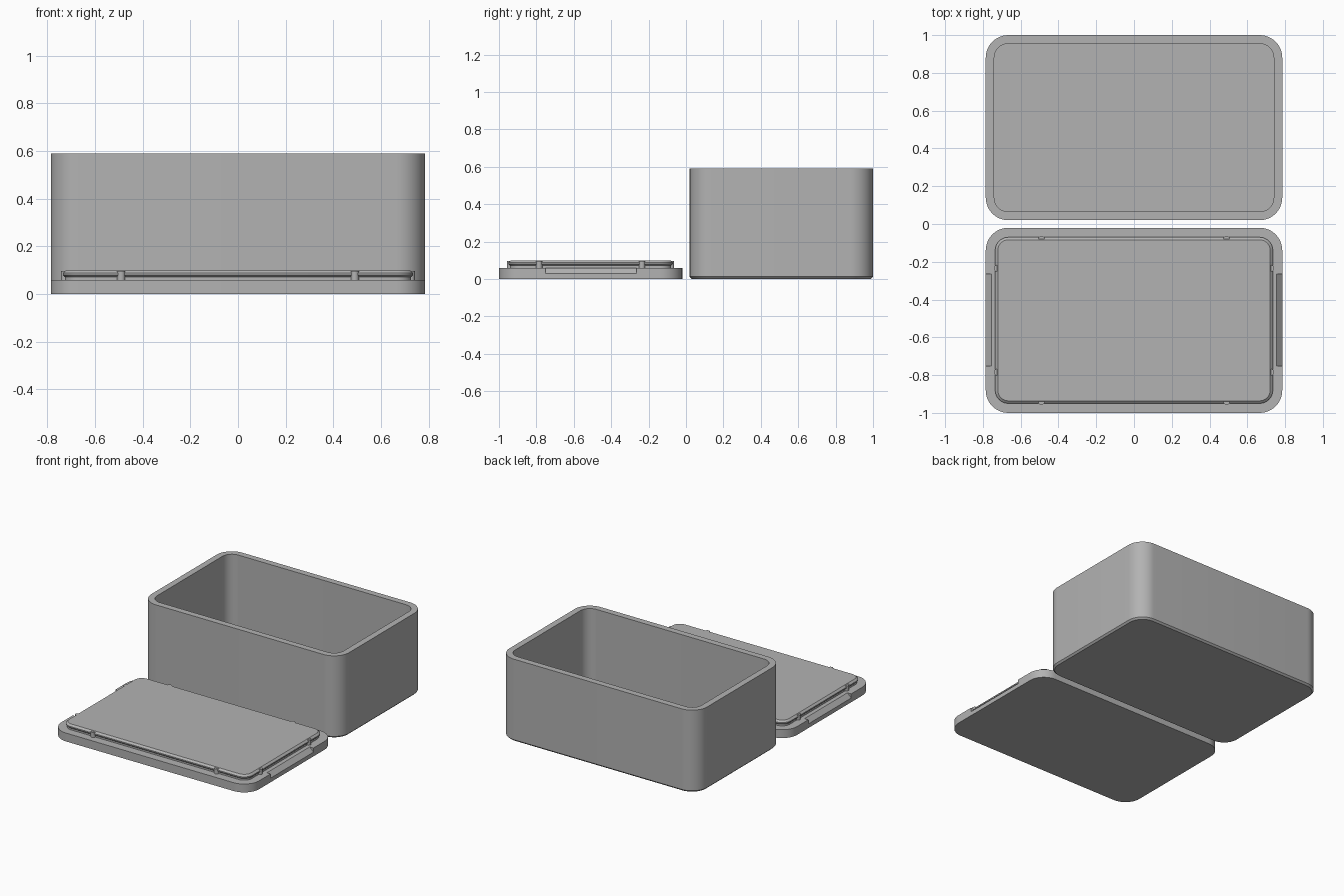
import bpy, bmesh, math
from mathutils import Vector

if "Cube" in bpy.data.objects:
    bpy.data.objects.remove(bpy.data.objects["Cube"])

HALF_X, HALF_Y, CORNER = 0.785, 0.49, 0.12
BOX_Y, LID_Y = 0.51, -0.51

grey = bpy.data.materials.new("plain grey")
grey.diffuse_color = (0.45, 0.45, 0.45, 1)
grey.use_nodes = True
grey.node_tree.nodes["Principled BSDF"].inputs["Base Color"].default_value = grey.diffuse_color


def ring(bm, inset, z, cy, steps=12):
    """Rounded rectangle of vertices, moved in from the outer outline."""
    r = CORNER - inset
    verts = []
    for i, (sx, sy) in enumerate([(1, 1), (-1, 1), (-1, -1), (1, -1)]):
        for k in range(steps + 1):
            a = math.pi / 2 * (i + k / steps)
            verts.append(bm.verts.new((sx * (HALF_X - CORNER) + r * math.cos(a),
                                       cy + sy * (HALF_Y - CORNER) + r * math.sin(a), z)))
    return verts


def finish(bm, name):
    bmesh.ops.recalc_face_normals(bm, faces=bm.faces)
    mesh = bpy.data.meshes.new(name)
    bm.to_mesh(mesh)
    bm.free()
    mesh.materials.append(grey)
    ob = bpy.data.objects.new(name, mesh)
    bpy.context.collection.objects.link(ob)
    return ob


def smooth(ob):
    bpy.ops.object.select_all(action='DESELECT')
    ob.select_set(True)
    bpy.context.view_layer.objects.active = ob
    bpy.ops.object.shade_smooth_by_angle(angle=math.radians(25))


def rounded_solid(name, profile, cy):
    """Skin a closed solid through (inset, z) outlines and cap both ends."""
    bm = bmesh.new()
    rings = [ring(bm, inset, z, cy) for inset, z in profile]
    for a, b in zip(rings, rings[1:]):
        for i in range(len(a)):
            j = (i + 1) % len(a)
            bm.faces.new((a[i], a[j], b[j], b[i]))
    bm.faces.new(rings[0])
    bm.faces.new(rings[-1])
    return finish(bm, name)


# open box: chamfered foot, outer wall, rim, inner wall, floor
smooth(rounded_solid("box", [(0.012, 0), (0, 0.012), (0, 0.59),
                             (0.045, 0.59), (0.045, 0.05)], BOX_Y))

# lid plate with raised lip that has a snap ridge and a chamfered top
lid = rounded_solid("lid", [(0, 0), (0, 0.06), (0.059, 0.06), (0.059, 0.072),
                            (0.05, 0.08), (0.05, 0.088), (0.064, 0.1)], LID_Y)

# sloped finger notches on the short sides of the lid
for s in (-1, 1):
    bm = bmesh.new()
    tri = [(0.753, 0.062), (0.79, 0.025), (0.80, 0.025), (0.80, 0.062)]
    ends = [[bm.verts.new((s * x, y, z)) for x, z in tri] for y in (-0.752, -0.265)]
    for i in range(4):
        j = (i + 1) % 4
        bm.faces.new((ends[0][i], ends[0][j], ends[1][j], ends[1][i]))
    bm.faces.new(ends[0])
    bm.faces.new(ends[1])
    cutter = finish(bm, "notch_cutter")
    cutter.hide_render = True
    mod = lid.modifiers.new("notch", 'BOOLEAN')
    mod.operation, mod.solver, mod.object = 'DIFFERENCE', 'EXACT', cutter
    bpy.context.view_layer.objects.active = lid
    bpy.ops.object.modifier_apply(modifier=mod.name)
    bpy.data.objects.remove(cutter)
smooth(lid)

# small round snap ribs standing against the lip
spots = [(sx * 0.49, LID_Y + sy * 0.43) for sx in (-1, 1) for sy in (-1, 1)]
spots += [(sx * 0.725, LID_Y + sy * 0.275) for sx in (-1, 1) for sy in (-1, 1)]
for x, y in spots:
    bm = bmesh.new()
    bmesh.ops.create_cone(bm, cap_ends=True, segments=20, radius1=0.017,
                          radius2=0.017, depth=0.04)
    bmesh.ops.translate(bm, verts=bm.verts, vec=Vector((x, y, 0.076)))
    smooth(finish(bm, "snap_rib"))
